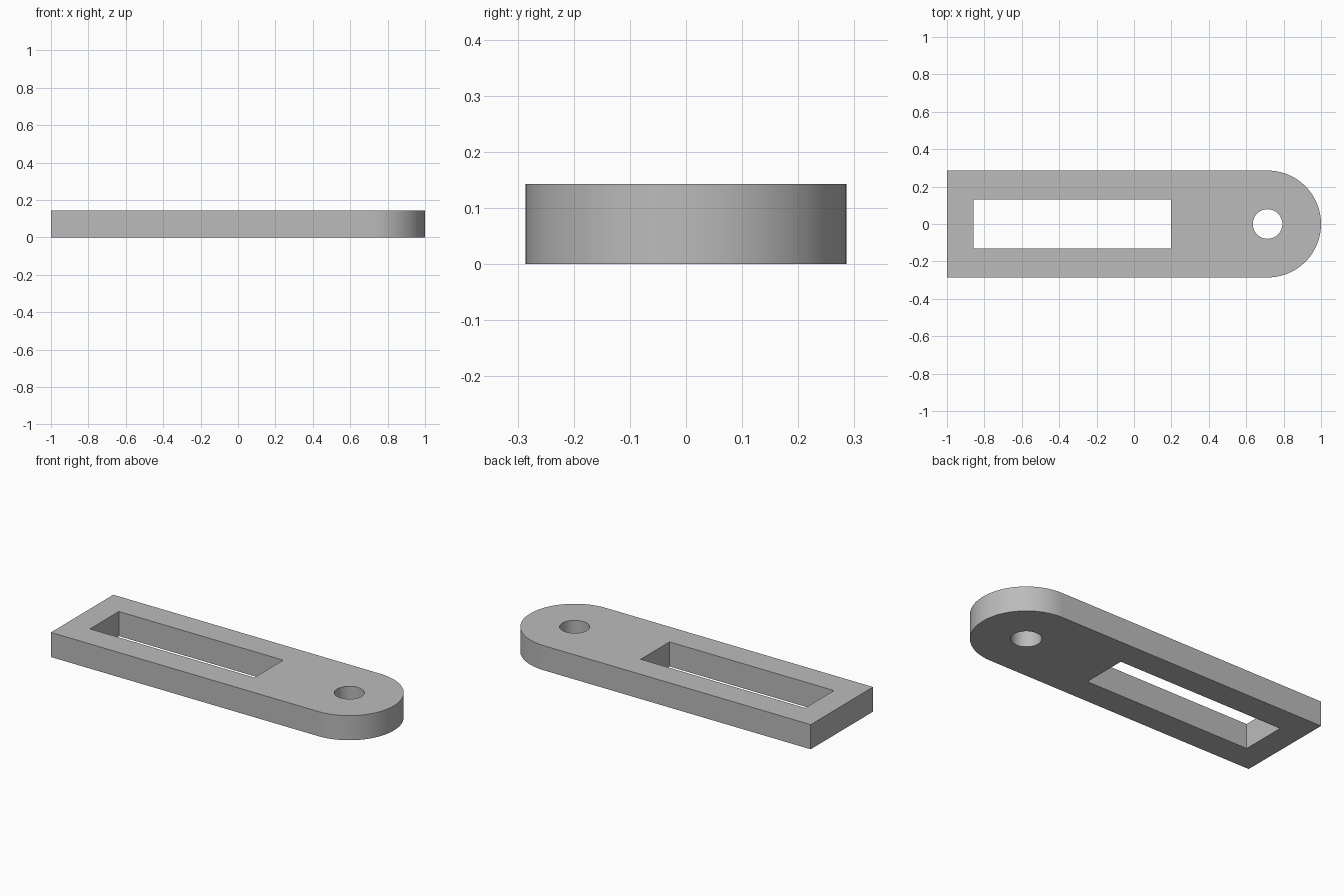
import bpy
import bmesh
from math import cos, sin, pi, radians

if "Cube" in bpy.data.objects:
    bpy.data.objects.remove(bpy.data.objects["Cube"], do_unlink=True)

HALF_WIDTH = 2 / 7
THICKNESS = 1 / 7
PIVOT_X = 1 - HALF_WIDTH
HOLE_RADIUS = 0.079


def arc(radius, start, end, steps):
    """Points along an arc around the pivot, both ends included."""
    angles = [start + (end - start) * i / steps for i in range(steps + 1)]
    return [(PIVOT_X + radius * cos(a), radius * sin(a)) for a in angles]


def add_loop(bm, points):
    verts = [bm.verts.new((x, y, 0)) for x, y in points]
    for a, b in zip(verts, verts[1:] + verts[:1]):
        bm.edges.new((a, b))


bm = bmesh.new()

# Outer outline: square end on the right, round end on the left
add_loop(bm, [(-1, HALF_WIDTH), (-1, -HALF_WIDTH)] + arc(HALF_WIDTH, -pi / 2, pi / 2, 48))

# Rectangular slot
add_loop(bm, [(-0.857, -0.132), (0.198, -0.132), (0.198, 0.132), (-0.857, 0.132)])

# Round pivot hole
add_loop(bm, arc(HOLE_RADIUS, 0, 2 * pi, 64)[:-1])

# Fill between the loops and raise to full thickness
bmesh.ops.triangle_fill(bm, edges=bm.edges[:], use_beauty=True)
raised = bmesh.ops.extrude_face_region(bm, geom=bm.faces[:], use_keep_orig=True)
top_verts = [g for g in raised["geom"] if isinstance(g, bmesh.types.BMVert)]
bmesh.ops.translate(bm, verts=top_verts, vec=(0, 0, THICKNESS))
bmesh.ops.recalc_face_normals(bm, faces=bm.faces[:])

mesh = bpy.data.meshes.new("slotted_link_plate")
bm.to_mesh(mesh)
bm.free()
plate = bpy.data.objects.new("slotted_link_plate", mesh)
bpy.context.collection.objects.link(plate)

# Plain grey material
grey = bpy.data.materials.new("plain_grey")
grey.use_nodes = True
colour = (0.5, 0.5, 0.5, 1)
grey.diffuse_color = colour
grey.node_tree.nodes["Principled BSDF"].inputs["Base Color"].default_value = colour
mesh.materials.append(grey)

# Smooth round walls, sharp rims
bpy.ops.object.select_all(action="DESELECT")
plate.select_set(True)
bpy.context.view_layer.objects.active = plate
bpy.ops.object.shade_smooth_by_angle(angle=radians(30))
